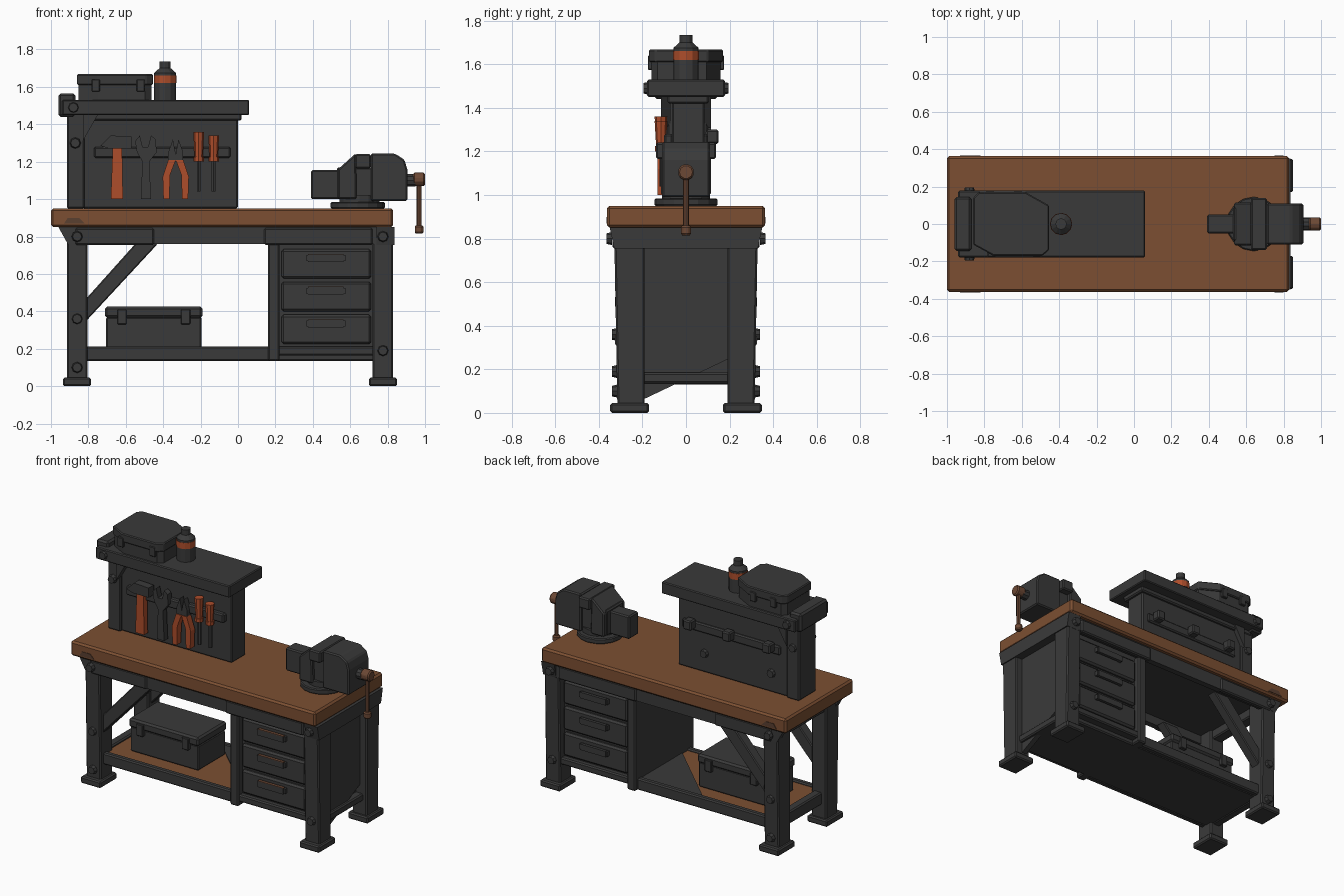
import bpy, bmesh, math
from mathutils import Vector, Matrix

if "Cube" in bpy.data.objects:
    bpy.data.objects.remove(bpy.data.objects["Cube"], do_unlink=True)


def material(name, rgb):
    m = bpy.data.materials.new(name)
    m.use_nodes = True
    m.diffuse_color = (*rgb, 1)
    m.node_tree.nodes["Principled BSDF"].inputs["Base Color"].default_value = (*rgb, 1)
    return m


STEEL = material("dark steel", (.042, .042, .042))
WOOD = material("brown wood", (.2, .078, .032))
KNOT = material("dark wood", (.1, .05, .03))
ORANGE = material("orange paint", (.42, .075, .024))
RUST = material("worn copper", (.15, .065, .035))

SIDES = ((-1, "front"), (1, "back"))
FLOOR = .2      # top of the lower shelf
BENCH = .95     # top of the bench
SHELF = 1.53    # top of the upper shelf


def finish(name, bm, mat, bevel):
    bmesh.ops.recalc_face_normals(bm, faces=bm.faces)
    mesh = bpy.data.meshes.new(name)
    bm.to_mesh(mesh)
    bm.free()
    mesh.materials.append(mat)
    ob = bpy.data.objects.new(name, mesh)
    bpy.context.collection.objects.link(ob)
    if bevel:
        mod = ob.modifiers.new("bevel", "BEVEL")
        mod.width, mod.segments = bevel, 1
    return ob


def box(name, x, y, z, mat=STEEL, bevel=.008):
    """Box from its ranges; a single number for y means symmetric about y = 0."""
    if not isinstance(y, tuple):
        y = (-y, y)
    bm = bmesh.new()
    bmesh.ops.create_cube(bm, size=1)
    for v in bm.verts:
        v.co = [(a + b) / 2 + c * (b - a) for (a, b), c in zip((x, y, z), v.co)]
    return finish(name, bm, mat, bevel)


def prism(name, outline, a, b, axis="y", mat=STEEL, bevel=0):
    """Extrude an outline of the two other coordinates along one axis."""
    def place(p, d):
        return {"x": (d, *p), "y": (p[0], d, p[1]), "z": (*p, d)}[axis]
    bm = bmesh.new()
    face = bm.faces.new([bm.verts.new(place(p, a)) for p in outline])
    ext = bmesh.ops.extrude_face_region(bm, geom=[face])
    move = Vector(place((0, 0), b - a))
    for v in ext["geom"]:
        if isinstance(v, bmesh.types.BMVert):
            v.co += move
    return finish(name, bm, mat, bevel)


def rod(name, p, axis, length, r, mat=STEEL, sides=10, r2=None, bevel=0):
    """Cylinder or cone that starts at p and runs along an axis."""
    p, axis = Vector(p), Vector(axis)
    bm = bmesh.new()
    bmesh.ops.create_cone(bm, cap_ends=True, segments=sides, radius1=r,
                          radius2=r if r2 is None else r2, depth=length)
    turn = Vector((0, 0, 1)).rotation_difference(axis).to_matrix().to_4x4()
    bm.transform(Matrix.Translation(p + axis * length / 2) @ turn)
    return finish(name, bm, mat, bevel)


def bolt(name, x, y, z, side, r=.03):
    rod(name, (x, y, z), (0, side, 0), .025, r, sides=8, r2=r * .8)


def span(side, a, b):
    return tuple(sorted((side * a, side * b)))


def around(c, half):
    return (c - half, c + half)


X, Z = (1, 0, 0), (0, 0, 1)

# Bench top and apron
box("bench_top", (-1, .83), .363, (.85, BENCH), WOOD, .012)
box("under_top", (-.9, .8), .3, (.82, .852), bevel=0)
for side, tag in SIDES:
    prism("apron_" + tag, [(-.96, .85), (-.91, .76), (.82, .76), (.82, .85)], side * .29, side * .33)
    for x in ((-.87, -.45), (.14, .72)):
        box("apron_plate_" + tag, x, span(side, .3, .338), (.755, .845))
    prism("wood_knot_" + tag, [(-.93, .87), (-.91, .9), (-.85, .9), (-.82, .87)],
          side * .36, side * .366, mat=KNOT)
box("apron_left", (-.9, -.82), .3, (.76, .85))
prism("apron_right", [(-.35, .85), (-.33, .755), (.33, .755), (.35, .85)], .74, .838, "x")

# Legs, feet, braces and bolts
for side, tag in SIDES:
    for x, end, heights in ((-.86, "left", (.8, .36, .1)), (.775, "right", (.8, .19))):
        part = f"{tag}_{end}"
        leg = box("leg_" + part, around(x, .055), span(side, .19, .33), (.03, .845))
        for v in leg.data.vertices:
            if v.co.z < .1 and abs(v.co.y) > .25:
                v.co.y = side * .315
        box("foot_" + part, around(x, .075), span(side, .17, .348), (0, .045))
        for h in heights:
            bolt("bolt_" + part, x, side * (.34 if h > .7 else .315), h, side)
    prism("brace_" + tag, [(-.81, .35), (-.81, .47), (-.55, .76), (-.43, .76)],
          side * .22, side * .29, bevel=.006)

# Lower shelf
box("shelf_base", (-.86, .8), .25, (.135, .185))
box("shelf_board", (-.82, .17), .25, (.18, FLOOR), WOOD, 0)
prism("shelf_corner_plate", [(.17, -.2), (.17, .25), (-.3, .25)], FLOOR, FLOOR + .006, "z")
for side, tag in SIDES:
    box("shelf_rail_" + tag, (-.82, .2), span(side, .245, .285), (.135, .212))
box("shelf_rail_left", (-.88, -.82), .21, (.13, .215))

# Drawer cabinet, with drawers on both long sides
box("cabinet_body", (.2, .75), .27, (.165, .83), bevel=0)
box("cabinet_side_left", (.16, .222), .315, (.135, .77))
prism("cabinet_side_right", [(-.2, .06), (.2, .25), (.2, .77), (-.2, .77)], .745, .78, "x")
for side, tag in SIDES:
    box("cabinet_sill_" + tag, (.215, .73), span(side, .26, .305), (.165, .212))
    for i in range(3):
        z = .304 + .175 * i
        middle, grip = z + .03, (.375, .565)
        box(f"drawer_{tag}_{i}", (.232, .712), span(side, .26, .296), around(z, .079), bevel=.012)
        for x in grip:
            box("handle_post", around(x, .01), span(side, .29, .32), around(middle, .016), bevel=0)
        box(f"handle_{tag}_{i}", grip, span(side, .305, .325), around(middle, .02), bevel=0)
        if side < 0:
            box("handle_wear", grip, (-.325, -.305), around(middle + .02, .003), RUST, 0)

# Tool board with its post, top shelf and brackets
box("tool_board", (-.83, 0), (-.065, .085), (BENCH, 1.46))
box("board_post", (-.915, -.82), (-.085, .1), (BENCH, 1.47))
box("top_shelf", (-.94, .06), .178, (1.45, SHELF), bevel=.006)
box("shelf_end_cap", (-.96, -.87), .145, (1.44, 1.565), bevel=.012)
box("shelf_support", (-.9, .02), (-.085, .105), (1.42, 1.46))
for side, tag in SIDES:
    prism("bracket_" + tag, [(-.83, 1.45), (-.83, 1.31), (-.75, 1.45)], side * .07, side * .115)
    bolt("shelf_bolt_" + tag, -.88, side * .17, 1.49, side)
    bolt("post_bolt_" + tag, -.87, side * .09, 1.3, side)
    box("tool_rail_" + tag, (-.77, -.04), span(side, .06, .1), (1.22, 1.28))
for x in (-.7, -.4, -.11):
    box("rail_clip", around(x, .03), (.09, .15), (1.235, 1.3))
for x in (-.7, -.2):
    bolt("rear_bolt", x, .08, 1.08, 1)


def tool(name, outline, mat=STEEL, front=-.125):
    prism(name, outline, front, -.085, mat=mat)


# Hammer
tool("hammer_handle", [(-.68, 1), (-.615, 1), (-.62, 1.28), (-.67, 1.28)], ORANGE)
tool("hammer_head", [(-.735, 1.285), (-.69, 1.27), (-.57, 1.27), (-.57, 1.335), (-.68, 1.34)], front=-.14)

# Wrench: shank and open head
tool("wrench_shank", [(-.52, 1), (-.465, 1), (-.475, 1.22), (-.51, 1.22)])
tool("wrench_head", [(-.51, 1.2), (-.475, 1.2), (-.435, 1.25), (-.44, 1.32), (-.465, 1.34),
                     (-.48, 1.28), (-.51, 1.28), (-.525, 1.34), (-.55, 1.31), (-.54, 1.25)])

# Pliers: two mirrored halves
for s in (-1, 1):
    grip = [(0, 1.21), (.03, 1.13), (.034, 1), (.066, 1), (.07, 1.12), (.04, 1.21)]
    tool("pliers_grip", [(s * x - .333, z) for x, z in grip], ORANGE, -.13)
    jaw = [(0, 1.2), (.04, 1.2), (.04, 1.25), (.015, 1.32), (0, 1.24)]
    tool("pliers_jaw", [(s * x - .333, z) for x, z in jaw])

# Screwdrivers
for x, length in ((-.21, .14), (-.13, .12)):
    rod("screwdriver_shaft", (x, -.11, 1.04), Z, .18, .012, sides=6)
    rod("screwdriver_collar", (x, -.115, 1.2), Z, .025, .028, ORANGE, 8)
    rod("screwdriver_handle", (x, -.115, 1.22), Z, length, .022, ORANGE, 8, .029)

# Toolbox on the top shelf, with cut corners
shape = [(-.86, .14), (-.83, .17), (-.58, .17), (-.455, .1), (-.455, -.14),
         (-.49, -.17), (-.75, -.17), (-.86, -.11)]
prism("upper_box_body", [(x * .96 - .026, y * .93) for x, y in shape], SHELF, 1.62, "z")
prism("upper_box_lid", shape, 1.61, 1.668, "z", bevel=.006)
for x, side in ((-.76, -1), (-.52, -1), (-.77, 1), (-.62, 1)):
    box("upper_latch", around(x, .022), span(side, .14, .175), (1.575, 1.64), bevel=.004)

# Bottle, stacked from bottom to top
bottle = (-.39, 0, SHELF)
for part, start, length, r, r2, mat in (("body", 0, .145, .058, .058, STEEL), ("band", .09, .042, .06, .06, ORANGE),
                                        ("shoulder", .145, .025, .058, .03, STEEL), ("cap", .165, .04, .03, .03, STEEL)):
    rod("bottle_" + part, Vector(bottle) + Vector(Z) * start, Z, length, r, mat, 12, r2)

# Toolbox on the lower shelf
box("lower_box_body", (-.705, -.195), .145, (FLOOR, .37))
box("lower_box_lid", (-.712, -.19), .155, (.365, .425), bevel=.012)
for side, tag in SIDES:
    for x in (-.62, -.28):
        box("lower_latch_" + tag, around(x, .025), span(side, .14, .168), (.33, .41), bevel=.004)

# Vise
rod("vise_base", (.64, 0, BENCH), Z, .035, .145, sides=16, bevel=.006)
rod("vise_neck", (.65, 0, BENCH), Z, .07, .11, sides=14)
box("vise_slide", (.39, .56), .05, (1, 1.155))
box("vise_core", (.53, .73), .09, (1, 1.17))
prism("vise_fixed_jaw", [(.535, 1), (.535, 1.16), (.63, 1.245), (.635, 1)], -.115, .115, bevel=.008)
box("vise_jaw_plate", (.625, .71), .138, (1.165, 1.24))
prism("vise_moving_body", [(.71, .99), (.71, 1.243), (.84, 1.243), (.89, 1.21), (.905, 1.16), (.905, .99)],
      -.11, .11, bevel=.008)
rod("vise_screw", (.89, 0, 1.1), X, .06, .035)
rod("vise_knob", (.935, 0, 1.105), X, .065, .038, RUST, bevel=.008)
rod("vise_handle", (.968, 0, .84), Z, .29, .013, RUST, 8)
rod("vise_handle_end", (.968, 0, .815), Z, .045, .026, RUST, 8, bevel=.008)
